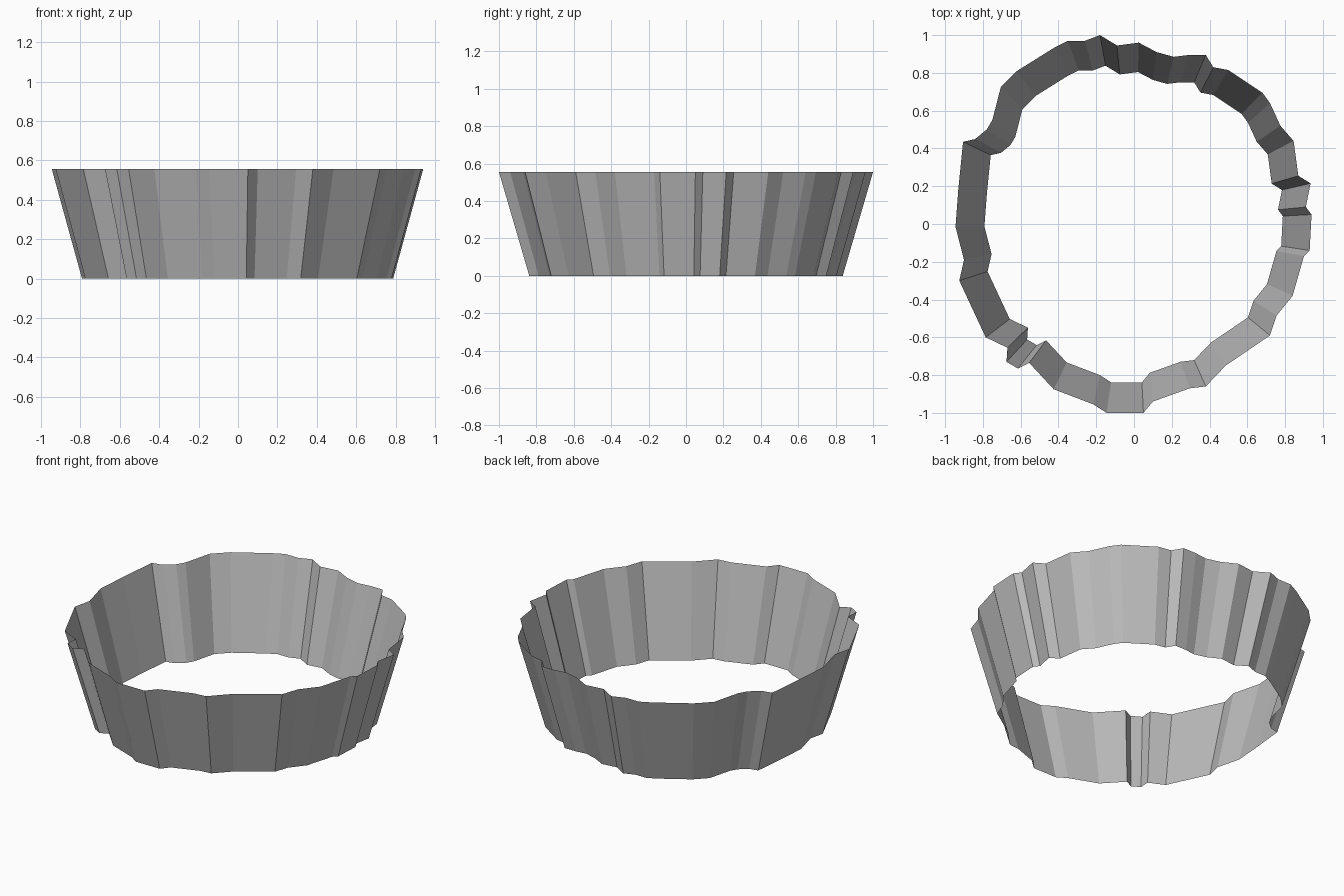
import bpy, bmesh

HEIGHT = 0.555
BASE_SCALE = 0.838   # the wall tapers inward toward the ground

# Rim outline, counter-clockwise from the right side
RIM = [
    (.94, .05), (.91, .09), (.935, .215), (.87, .255), (.845, .44), (.775, .52),
    (.72, .64), (.68, .695), (.50, .815), (.42, .83), (.38, .895), (.29, .895),
    (.21, .885), (.12, .91), (.025, .96), (-.09, .945), (-.18, 1.0), (-.26, .97),
    (-.35, .97), (-.42, .935), (-.62, .81), (-.705, .725), (-.75, .55), (-.78, .50),
    (-.84, .45), (-.905, .435), (-.93, .185), (-.945, -.015), (-.90, -.19),
    (-.925, -.30), (-.785, -.60), (-.67, -.655), (-.675, -.73), (-.615, -.765),
    (-.555, -.735), (-.425, -.875), (-.215, -.955), (-.145, -1.0), (.05, -1.0),
    (.10, -.94), (.295, -.87), (.38, -.86), (.485, -.75), (.72, -.59),
    (.755, -.485), (.84, -.38), (.90, -.17), (.93, -.14),
]

stone = bpy.data.materials.new("mid_grey")
stone.diffuse_color = (0.5, 0.5, 0.5, 1)

# Open tapered wall: base loop and rim loop joined by flat quads
bm = bmesh.new()
base = [bm.verts.new((x * BASE_SCALE, y * BASE_SCALE, 0)) for x, y in RIM]
rim = [bm.verts.new((x, y, HEIGHT)) for x, y in RIM]
for i in range(len(RIM)):
    j = (i + 1) % len(RIM)
    bm.faces.new((base[i], base[j], rim[j], rim[i]))

mesh = bpy.data.meshes.new("ring_wall")
bm.to_mesh(mesh)
bm.free()
mesh.materials.append(stone)
wall = bpy.data.objects.new("ring_wall", mesh)
bpy.context.collection.objects.link(wall)
